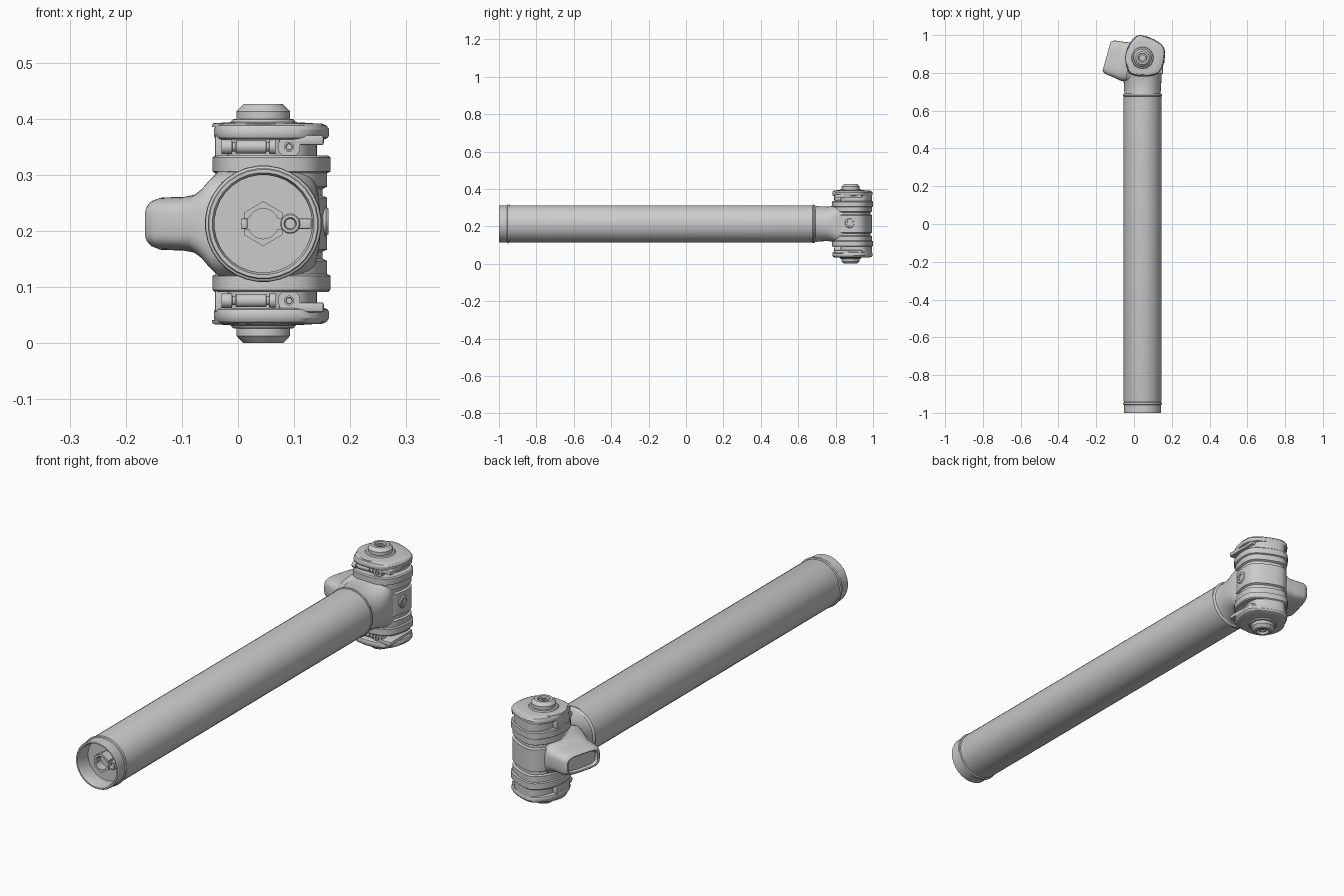
import bpy, bmesh, math
from mathutils import Vector

if "Cube" in bpy.data.objects:
    bpy.data.objects.remove(bpy.data.objects["Cube"])

HEAD = Vector((0.045, 0.88, 0.213))    # hinge centre
TUBE = Vector((0.045, 0.0, 0.213))     # tube axis


def finish(name, bm, origin, mirror=False):
    bmesh.ops.recalc_face_normals(bm, faces=bm.faces[:])
    me = bpy.data.meshes.new(name)
    bm.to_mesh(me)
    bm.free()
    ob = bpy.data.objects.new(name, me)
    ob.location = origin
    bpy.context.collection.objects.link(ob)
    if mirror:
        m = ob.modifiers.new("Mirror", 'MIRROR')
        m.use_axis = (False, False, True)
        m.use_mirror_merge = False
    return ob


def loft(name, rings, origin=HEAD, mirror=False):
    bm = bmesh.new()
    vs = [[bm.verts.new(p) for p in r] for r in rings]
    n = len(vs[0])
    for a, b in zip(vs, vs[1:]):
        for i in range(n):
            j = (i + 1) % n
            bm.faces.new((a[i], a[j], b[j], b[i]))
    bm.faces.new(vs[0])
    bm.faces.new(vs[-1])
    return finish(name, bm, origin, mirror)


def lathe(name, profile, axis, origin=HEAD, centre=(0, 0, 0), n=32, mirror=False):
    """profile: (radius, distance along axis)"""
    rings = []
    for r, d in profile:
        ring = []
        for i in range(n):
            t = 2 * math.pi * (i + 0.5) / n
            u, v = r * math.cos(t), r * math.sin(t)
            p = {'x': (d, u, v), 'y': (u, d, v), 'z': (u, v, d)}[axis]
            ring.append(Vector(p) + Vector(centre))
        rings.append(ring)
    return loft(name, rings, origin, mirror)


def box(name, lo, hi, origin=HEAD, mirror=False, bevel=0.004):
    bm = bmesh.new()
    bmesh.ops.create_cube(bm, size=1)
    for v in bm.verts:
        v.co = [(a + b) / 2 + c * (b - a) for a, b, c in zip(lo, hi, v.co)]
    bmesh.ops.bevel(bm, geom=bm.edges[:], offset=bevel, segments=2, affect='EDGES', profile=0.5)
    return finish(name, bm, origin, mirror)


def chaikin(pts, k=2):
    for _ in range(k):
        out = []
        for a, b in zip(pts, pts[1:] + pts[:1]):
            out += [a.lerp(b, 0.25), a.lerp(b, 0.75)]
        pts = out
    return pts


# Rounded, lopsided plan outline shared by the hinge body and clamps
OUT = chaikin([Vector(p) for p in ((-.09, -.05), (-.06, -.10), (.04, -.105), (.10, -.08), (.125, .02),
                                   (.105, .08), (-.005, .13), (-.05, .11), (-.09, .04))])
x0, x1 = min(p.x for p in OUT), max(p.x for p in OUT)
y0, y1 = min(p.y for p in OUT), max(p.y for p in OUT)
OUT = [Vector((-.09 + .21 * (p.x - x0) / (x1 - x0), -.1 + .22 * (p.y - y0) / (y1 - y0))) for p in OUT]


def stack(name, levels, shift=(0, 0), mirror=True):
    return loft(name, [[(p.x * s + shift[0], p.y * s + shift[1], z) for p in OUT] for z, s in levels],
                mirror=mirror)


# Main tube with open front end and collar
lathe("tube", [(.02, -.935), (.087, -.935), (.087, -.99), (.091, -1), (.097, -1), (.099, -.997), (.099, -.957),
               (.103, -.955), (.104, -.95), (.103, -.945), (.098, -.943), (.1, -.935), (.1, .676), (.103, .678),
               (.103, .684), (.098, .69), (.09, .70)], 'y', TUBE)

# Split hexagonal socket inside the front end
for s, nm in ((1, "upper"), (-1, "lower")):
    poly = [(-.034, .009), (-.034, .02), (0, .04), (.034, .02), (.034, .009)]
    poly += [(.027 * math.cos(math.radians(a)), .027 * math.sin(math.radians(a))) for a in range(20, 161, 14)]
    loft("hex_socket_" + nm, [[(x, y, z * s) for x, z in poly] for y in (-.93, -.972)], TUBE)
lathe("socket_screw", [(.018, -.93), (.018, -.968), (.016, -.97), (.011, -.97), (.009, -.96), (.004, -.96)],
      'y', TUBE, (.048, 0, 0), 20)
box("socket_bar_right", (.06, -.96, -.009), (.086, -.93, .009), TUBE, bevel=.002)
box("socket_bar_left", (-.04, -.96, -.009), (-.028, -.93, .009), TUBE, bevel=.002)


# Neck blending the tube into the hinge body
def superellipse(a, b, e, n=40):
    pts = []
    for i in range(n):
        t = 2 * math.pi * i / n
        c, s = math.cos(t), math.sin(t)
        pts.append((a * math.copysign(abs(c) ** (2 / e), c), b * math.copysign(abs(s) ** (2 / e), s)))
    return pts


loft("neck", [[(x, y, z) for x, z in superellipse(a, b, e)] for y, a, b, e in
              ((-.20, .098, .098, 2), (-.185, .096, .096, 2), (-.155, .098, .093, 2.1), (-.12, .1, .092, 2.4),
               (-.09, .102, .097, 3), (-.065, .1, .108, 3.5), (0, .09, .108, 4))])

# Side arm with slot-shaped end, flaring into the body
D = Vector((.963, -.27, 0))
U = Vector((.27, .963, 0))
E = Vector((-.19, .008, 0))
arm = []
for d, hw, hh in ((.012, .062, .022), (.012, .068, .028), (.002, .072, .032), (.0, .078, .036), (.006, .086, .042),
                  (.02, .092, .047), (.06, .097, .048), (.085, .101, .053), (.102, .104, .066), (.115, .104, .082),
                  (.128, .102, .095), (.17, .09, .1)):
    e = 4 if d < .08 else 3.4
    arm.append([E + D * d + U * u + Vector((0, 0, z)) for u, z in superellipse(hw, hh, e)])
loft("side_arm", arm)

# Hinge body with grooves and end flanges
half = [(.046, .95), (.05, .88), (.062, .88), (.066, .95), (.09, .95), (.093, 1), (.118, 1), (.122, .96)]
stack("hinge_body", [(-z, s) for z, s in reversed(half)] + half, mirror=False)
lathe("side_bolt", [(.026, .08), (.026, .112), (.023, .116), (.015, .116), (.013, .106), (.004, .106)],
      'x', HEAD, (0, -.005, .004), 24)

# Clamps, mirrored top and bottom
stack("clamp_plate", [(.15, .9), (.153, .96), (.158, .98), (.168, .98), (.175, .94), (.179, .86)])
stack("clamp_web", [(.118, .78), (.155, .78)], (.002, .022))
lathe("clamp_core", [(.062, .115), (.062, .16)], 'z', mirror=True)
box("clamp_jaw_upper", (.028, -.085, .140), (.108, .06, .158), mirror=True)
lathe("clamp_lug", [(.02, -.085), (.02, -.05)], 'y', HEAD, (.046, 0, .137), 20, True)
lathe("lug_pin", [(.009, -.08), (.009, -.09), (.006, -.09), (.005, -.086), (.002, -.086)],
      'y', HEAD, (.046, 0, .137), 16, True)
lathe("clamp_bolt", [(.008, -.074), (.013, -.074), (.013, -.056), (.008, -.055), (.008, -.05), (.012, -.048),
                     (.012, .005), (.008, .006), (.008, .01), (.013, .011), (.013, .022), (.008, .022)],
      'x', HEAD, (0, -.072, .137), 20, True)
box("clamp_post", (-.086, -.05, .118), (-.062, .035, .158), mirror=True)

# End bosses with hexagonal recess
lathe("boss", [(.092, .172), (.09, .179), (.058, .181), (.055, .186), (.048, .187), (.048, .2), (.035, .213),
               (.024, .213), (.022, .2), (.004, .2)], 'z', mirror=True)
lathe("boss_socket", [(.017, .195), (.017, .208), (.01, .208), (.01, .201), (.002, .201)], 'z', n=6, mirror=True)

# Smooth shading with sharp creases
for ob in bpy.context.scene.objects:
    ob.select_set(True)
    bpy.context.view_layer.objects.active = ob
bpy.ops.object.shade_smooth_by_angle(angle=math.radians(32))
